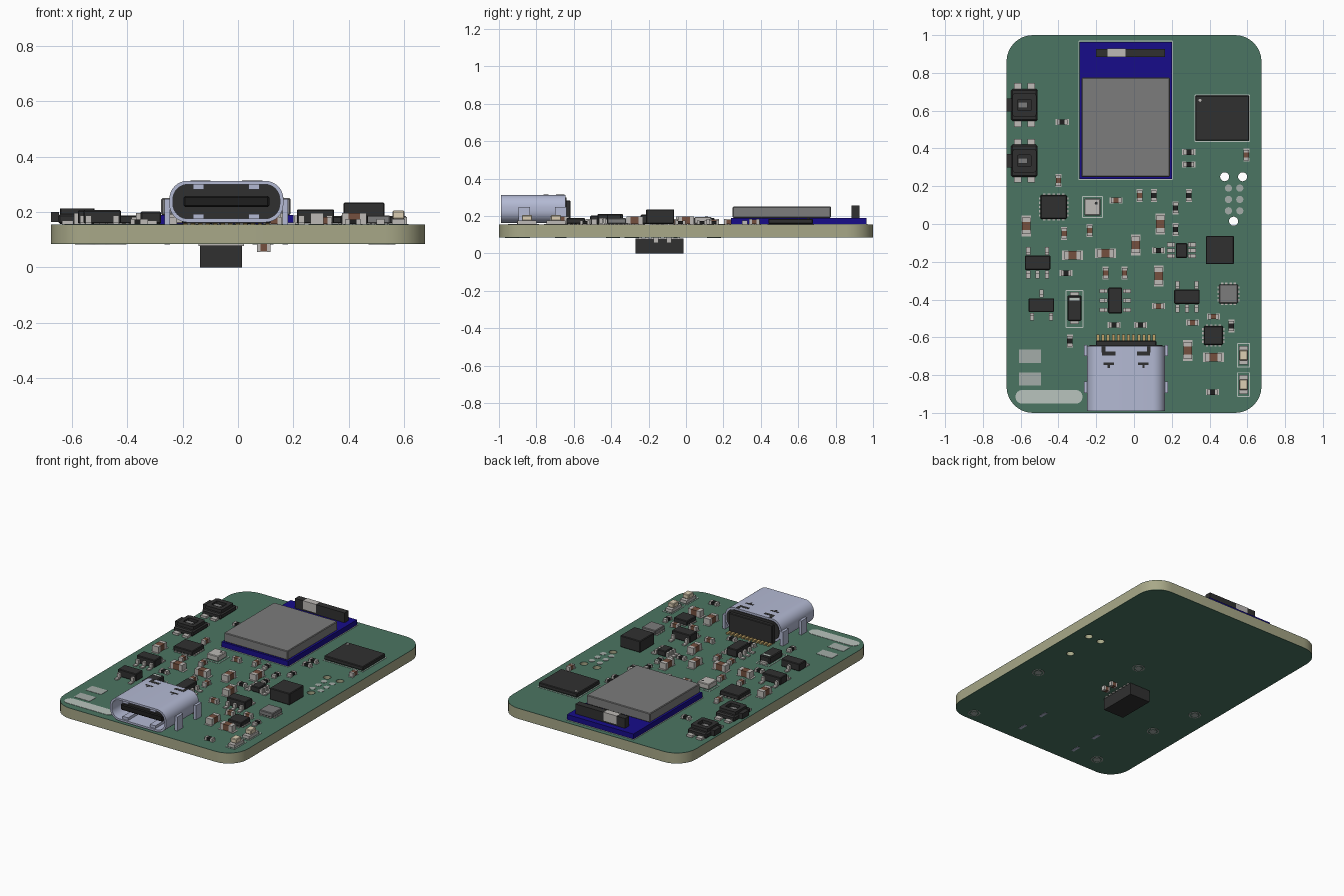
import bpy, bmesh, math
from mathutils import Matrix, Vector

if "Cube" in bpy.data.objects:
    bpy.data.objects.remove(bpy.data.objects["Cube"])

TOP, BOT = 0.155, 0.085          # board faces


def mat(name, hexcode):
    rgb = [int(hexcode[i:i + 2], 16) / 255 for i in (0, 2, 4)]
    m = bpy.data.materials.new(name)
    m.diffuse_color = [((c + .055) / 1.055) ** 2.4 if c > .04 else c / 12.92 for c in rgb] + [1]
    m.use_nodes = True
    m.node_tree.nodes["Principled BSDF"].inputs["Base Color"].default_value = m.diffuse_color
    return m


GREEN, CORE = mat("mask_green", "4B7562"), mat("core_tan", "A8A888")
DARK, BLACK, GREY = mat("dark", "303030"), mat("black", "1E1E1E"), mat("grey", "7C7C7C")
METAL, SHELL, BLUE = mat("metal", "BDBAB6"), mat("steel_shell", "B4BAD4"), mat("blue", "170C8A")
BROWN, GOLD, SILK = mat("brown", "75503F"), mat("gold", "C0A468"), mat("silk", "B9C4BE")
CREAM, PAD = mat("cream", "DCCFB4"), mat("pad", "A4ACA8")


def add(name, me, m):
    ob = bpy.data.objects.new(name, me)
    me.materials.clear()
    me.materials.append(m)
    bpy.context.collection.objects.link(ob)
    return ob


def boxes(name, items, m, bevel=0):
    """One object from boxes (cx, cy, z_bottom, dx, dy, height)."""
    bm = bmesh.new()
    for x, y, z, dx, dy, h in items:
        M = Matrix.Translation((x, y, z + h / 2)) @ Matrix.Diagonal((dx, dy, h, 1))
        bmesh.ops.create_cube(bm, size=1, matrix=M)
    if bevel:
        bmesh.ops.bevel(bm, geom=bm.edges[:], offset=bevel, segments=1, affect='EDGES')
    me = bpy.data.meshes.new(name)
    bm.to_mesh(me)
    bm.free()
    return add(name, me, m)


def rrect(cx, cy, w, d, r, n=8):
    """Rounded rectangle outline; a circle when r is half of both sides."""
    pts = []
    for q, (sx, sy) in enumerate(((1, 1), (-1, 1), (-1, -1), (1, -1))):
        for i in range(n + 1):
            a = (q + i / n) * math.pi / 2
            p = Vector((cx + sx * (w / 2 - r) + r * math.cos(a),
                        cy + sy * (d / 2 - r) + r * math.sin(a)))
            if all((p - o).length > 1e-5 for o in pts[-1:] + pts[:1]):
                pts.append(p)
    return pts


def plate(name, loops, z0, z1, m, upright=False):
    """Extruded outline with holes; upright turns it so it runs along y."""
    cu = bpy.data.curves.new(name, 'CURVE')
    cu.dimensions, cu.fill_mode, cu.extrude = '2D', 'BOTH', (z1 - z0) / 2
    for pts in loops:
        s = cu.splines.new('POLY')
        s.points.add(len(pts) - 1)
        for sp, p in zip(s.points, pts):
            sp.co = (p[0], p[1], 0, 1)
        s.use_cyclic_u = True
    tmp = bpy.data.objects.new(name + "_tmp", cu)
    bpy.context.collection.objects.link(tmp)
    bpy.context.view_layer.update()
    me = bpy.data.meshes.new_from_object(tmp.evaluated_get(bpy.context.evaluated_depsgraph_get()))
    bpy.data.objects.remove(tmp)
    me.transform(Matrix.Translation((0, 0, (z0 + z1) / 2)))
    if upright:
        me.transform(Matrix.Rotation(math.pi / 2, 4, 'X'))
    bm = bmesh.new()
    bm.from_mesh(me)
    bmesh.ops.remove_doubles(bm, verts=bm.verts, dist=1e-5)
    bmesh.ops.recalc_face_normals(bm, faces=bm.faces)
    bm.to_mesh(me)
    bm.free()
    ob = add(name, me, m)
    smooth.append(ob)
    return ob


smooth = []


def circle(x, y, r):
    return rrect(x, y, 2 * r, 2 * r, r, 5)


# Circuit board: core between two mask layers, with locating holes
outline = [rrect(0, 0, 1.35, 2, .14)] + [circle(x, y, .024) for x, y in ((.48, .25), (.575, .25), (.527, .015))]
plate("board_core", outline, BOT + .002, TOP - .002, CORE)
plate("top_mask", outline, TOP - .002, TOP, GREEN)
plate("bottom_mask", outline, BOT, BOT + .002, GREEN)

# Bare pads, blank silkscreen label and frames, test points
for i in range(6):
    plate(f"header_pad_{i}", [circle(.5 + .06 * (i % 2), .19 - .06 * (i // 2), .019)], TOP, TOP + .002, PAD)
boxes("battery_pads", [(-.55, y, TOP, .115, .07, .002) for y in (-.7, -.82)], PAD)
plate("label_plate", [rrect(-.45, -.915, .355, .072, .0355)], TOP, TOP + .002, SILK)


def frame(name, x, y, w, d):
    plate(name, [rrect(x, y, w, d, .003, 1), rrect(x, y, w - .01, d - .01, .001, 1)], TOP, TOP + .002, SILK)


frame("chip_outline", .467, .56, .295, .25)
frame("module_outline", -.044, .602, .502, .737)
frame("diode_outline", -.315, -.45, .095, .2)
frame("sensor_outline", -.22, .09, .11, .115)
for i, y in enumerate((-.695, -.85)):
    frame(f"led_outline_{i}", .58, y, .07, .13)
for i, (x, y) in enumerate(((.09, .15), (.53, -.29), (-.55, -.07), (-.48, -.39), (.51, -.93), (-.44, -.88))):
    plate(f"test_ring_{i}", [circle(x, y, .038), circle(x, y, .031)], BOT - .002, BOT, PAD)
    plate(f"test_pad_{i}", [circle(x, y, .022)], BOT - .002, BOT, PAD)

# Radio module: carrier, shield can and antenna
boxes("module_carrier", [(-.044, .602, TOP, .488, .725, .035)], BLUE)
boxes("module_shield", [(-.044, .512, .19, .467, .525, .06)], GREY, .004)
boxes("module_antenna", [(-.018, .906, .19, .365, .042, .065)], DARK)
boxes("antenna_patch", [(-.092, .906, .2, .095, .044, .056)], METAL)


def ic(name, x, y, w, d, h, m=DARK, left=0, right=0, low=0, high=0, pitch=.05):
    """Package body with bent leads along its sides."""
    boxes(name + "_body", [(x, y, TOP + .003, w, d, h - .003)], m, .004)
    leads = []
    for n, sx, sy in ((left, -1, 0), (right, 1, 0), (low, 0, -1), (high, 0, 1)):
        for i in range(n):
            step = pitch * 2 if n == 2 else pitch
            t = (i - (n - 1) / 2) * step
            for out, z, long, hh in ((.03, 0, .032, .008), (.012, .005, .016, .028)):
                px = x + sx * (w / 2 + out) + abs(sy) * t
                py = y + sy * (d / 2 + out) + abs(sx) * t
                leads.append((px, py, TOP + z, long if sx else .022, long if sy else .022, hh))
    if leads:
        boxes(name + "_leads", leads, METAL)


def leadless(name, x, y, w, d, h, n, m=DARK):
    """Flat package with contacts showing along its edges."""
    ic(name, x, y, w, d, h, m)
    pads = []
    for i in range(n):
        t = (i + .5) / n - .5
        pads += [(x + t * w * .9, y, TOP, w / n * .5, d + .018, .005),
                 (x, y + t * d * .9, TOP, w + .018, d / n * .5, .005)]
    boxes(name + "_contacts", pads, METAL)


# Integrated circuits
ic("large_chip", .467, .56, .285, .238, .03)
plate("large_chip_dot", [circle(.35, .655, .008)], TOP + .03, TOP + .031, METAL)
leadless("square_chip", -.425, .09, .14, .125, .033, 5)
leadless("grey_chip", .5, -.37, .1, .1, .033, 4, GREY)
leadless("charger_chip", .42, -.59, .1, .1, .033, 4)
ic("inductor", .455, -.138, .148, .15, .08)
ic("sensor", -.22, .09, .085, .09, .04, METAL)
plate("sensor_port", [circle(-.2, .11, .008)], TOP + .04, TOP + .041, DARK)
ic("regulator", -.51, -.205, .135, .075, .052, low=3, high=2)
ic("transistor", -.49, -.43, .135, .072, .052, low=2, high=1)
ic("protector", -.1, -.405, .075, .135, .055, left=3, right=3)
ic("converter", .28, -.385, .135, .075, .055, low=3, high=2)
ic("small_transistor", .252, -.14, .06, .078, .04, left=3, right=3, pitch=.03)

# Diode and light-emitting diodes
boxes("diode_body", [(-.315, -.445, TOP + .002, .075, .135, .045)], DARK, .005)
boxes("diode_terminals", [(-.315, -.445 + s * .07, TOP, .045, .03, .015) for s in (-1, 1)], METAL)
boxes("diode_band", [(-.315, -.398, TOP + .04, .055, .014, .008)], SILK)
for i, y in enumerate((-.695, -.85)):
    boxes(f"led_base_{i}", [(.58, y, TOP, .048, .1, .02)], METAL)
    boxes(f"led_lens_{i}", [(.58, y, TOP + .02, .044, .055, .03)], CREAM, .004)


def chips(name, spots, length, width, h, m, z=TOP, pads=True):
    """Two-terminal parts; each spot is (x, y, upright in plan)."""
    for i, (x, y, v) in enumerate(spots):
        def b(off, z0, l, w, hh):
            return (x, y + off, z0, w, l, hh) if v else (x + off, y, z0, l, w, hh)
        e = length * .26
        boxes(f"{name}_body_{i}", [b(0, z + .002, length - 2 * e + .004, width * .97, h - .003)], m)
        ends = [b(s * (length - e) / 2, z, e, width, h) for s in (-1, 1)]
        if pads:
            ends += [b(s * length * .45, z, e * 1.4, width * 1.1, .002) for s in (-1, 1)]
        boxes(f"{name}_ends_{i}", ends, METAL)


chips("capacitor", [(-.57, -.01, 1), (-.325, -.165, 0), (-.15, -.155, 0), (.01, -.11, 1), (.14, 0, 1),
                    (.13, -.275, 1), (.285, -.67, 1), (.42, -.705, 0)], .088, .046, .042, BROWN)
chips("small_capacitor", [(-.4, .23, 1), (-.37, -.05, 1), (-.235, -.035, 1), (-.095, .125, 0), (.03, .15, 1),
                          (-.15, -.26, 1), (-.05, -.26, 1), (.13, -.435, 0), (.31, -.522, 0), (.42, -.49, 0),
                          (.595, .365, 1)], .055, .029, .028, BROWN)
chips("resistor", [(-.38, .54, 0), (.29, .38, 0), (.29, .315, 0), (.105, .15, 1), (.29, .15, 1), (.22, .085, 1),
                   (.22, -.03, 1), (.13, -.14, 0), (-.36, -.26, 0), (-.105, -.535, 0), (.035, -.535, 0),
                   (-.34, -.62, 1), (.415, -.89, 0), (.515, -.54, 1)], .055, .029, .02, BLACK)

# Side push switches
for i, y in enumerate((.63, .335)):
    x = -.58
    boxes(f"switch_base_{i}", [(x, y, TOP + .002, .14, .17, .036)], DARK, .008)
    plate(f"switch_cover_{i}", [rrect(x, y, .125, .125, .012, 2), rrect(x, y, .075, .06, .008, 2)],
          TOP + .036, TOP + .058, GREY).data.materials[0] = DARK
    boxes(f"switch_plunger_{i}", [(x - .01, y, TOP + .036, .05, .03, .012)], GREY)
    boxes(f"switch_button_{i}", [(-.6605, y, TOP + .01, .028, .07, .036)], DARK)
    boxes(f"switch_tabs_{i}", [(x + sx * .035, y + sy * .095, TOP, .04, .042, .014)
                               for sx in (-1, 1) for sy in (-1, 1)], METAL)

# Cable socket: shell, plastic insert, tongue, springs, legs and contacts
cx, cz = -.042, .238
plate("socket_shell", [rrect(cx, cz, .412, .15, .066), rrect(cx, cz, .386, .124, .054)], .645, .99, SHELL, True)
plate("socket_insert", [rrect(cx, cz, .386, .124, .054)], .64, .82, DARK, True)
boxes("socket_rear", [(cx, -.637, TOP + .003, .32, .04, .125)], DARK, .004)
boxes("socket_tongue", [(cx, -.885, cz - .02, .31, .14, .04)], BLACK, .006)
boxes("socket_springs", [(cx + s * .1, -.93, z, .04, .1, .018) for s in (-1, 1) for z in (.176, .282)], SHELL)
boxes("socket_slots", [(cx + s * .092 + o * s, y, .312, w, d, .002) for s in (-1, 1)
                       for o, y, w, d in ((0, -.685, .07, .02), (.028, -.664, .02, .03), (0, -.74, .055, .012),
                                          (0, -.752, .012, .022))], DARK)
boxes("socket_legs", [(cx + s * .213, y, BOT - .002, .02, .06, .165) for s in (-1, 1) for y in (-.67, -.865)], SHELL)
boxes("socket_contacts", [(cx + (i - 5.5) * .027, -.615, TOP, .016, .06, .01) for i in range(12)], GOLD)

# Underside: one chip and two capacitors
boxes("bottom_chip_body", [(-.061, -.142, 0, .152, .255, .08)], DARK)
boxes("bottom_chip_contacts", [(-.061, -.142 + (i - 3) * .034, .077, .164, .018, .008) for i in range(7)], METAL)
chips("bottom_capacitor", [(.093, -.09, 0), (.093, -.16, 0)], .048, .027, .03, BROWN, BOT - .03, False)

# Smooth the rounded outlines, keep corners sharp
for ob in smooth:
    ob.select_set(True)
bpy.context.view_layer.objects.active = smooth[0]
bpy.ops.object.shade_smooth_by_angle(angle=math.radians(30))
